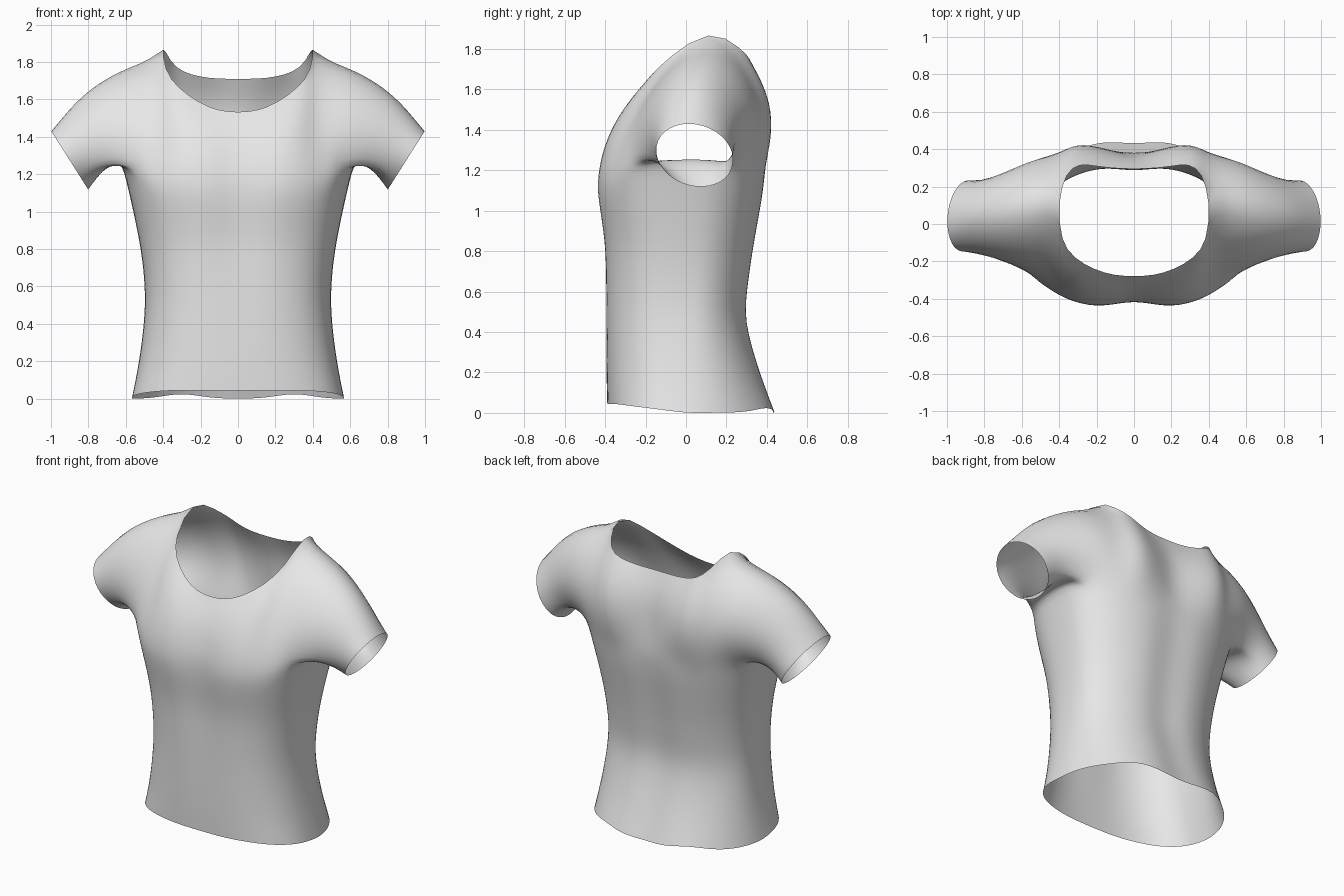
import bpy, bmesh, math
from mathutils import Vector

if "Cube" in bpy.data.objects:
    bpy.data.objects.remove(bpy.data.objects["Cube"])

K = 6       # rows in the chest and back panels
N = 24      # columns round half the body
S = 5       # sleeve rows


def spline(pts, n):
    """Sample a smooth curve through pts at n + 1 even parameters."""
    pts = [Vector(p) for p in pts]
    out = []
    for s in range(n + 1):
        f = s / n * (len(pts) - 1)
        i = min(int(f), len(pts) - 2)
        t = f - i
        b, c = pts[i], pts[i + 1]
        a = pts[i - 1] if i else b * 2 - c
        d = pts[i + 2] if i + 2 < len(pts) else c * 2 - b
        out.append(0.5 * (2 * b + (c - a) * t + (2 * a - 5 * b + 4 * c - d) * t * t
                          + (3 * b - a - 3 * c + d) * t ** 3))
    return out


def coons(bottom, top, left, right):
    """Fill a patch between four boundary curves, returned as rows."""
    n, m = len(bottom) - 1, len(left) - 1
    rows = []
    for k in range(m + 1):
        v = k / m
        row = []
        for i in range(n + 1):
            u = i / n
            corners = (bottom[0].lerp(bottom[n], u)).lerp(top[0].lerp(top[n], u), v)
            row.append(left[k].lerp(right[k], u) + bottom[i].lerp(top[i], v) - corners)
        rows.append(row)
    return rows


def add_grid(bm, rows):
    vs = [[bm.verts.new(p) for p in r] for r in rows]
    for a, b in zip(vs, vs[1:]):
        for i in range(len(a) - 1):
            bm.faces.new((a[i], a[i + 1], b[i + 1], b[i]))


def angle(i):
    """Column angle: front panel, underarm, back panel."""
    d = i * 58 / 8 if i <= 8 else 58 + (i - 8) * 8 if i <= 16 else 122 + (i - 16) * 58 / 8
    return math.radians(d)


def body_ring(z, w, yf, yb):
    ring = []
    rise = max(0, z) / 1.2
    for i in range(N + 1):
        s, c = max(0, math.sin(angle(i))), math.cos(angle(i))
        # squarer in front, rounder behind
        power = 0.75 if c > 0 else 0.94 - 0.1 * rise
        x = w * s ** power if 0 < i < N else 0
        side, p = 0.03 * rise, abs(c) ** power
        y = side + ((yf if c > 0 else yb) - side) * p
        # shallow groove down the breastbone and the spine
        groove = math.exp(-(x / 0.12) ** 2)
        y += groove * (0.035 * max(0, z) ** 2 if c > 0 else -0.027)
        # wavy hem, and a raised underarm
        low = max(0, 1 - z / 0.2)
        hem = 0.045 * min(1, 1.1 * p) if c > 0 else 0.025 * math.exp(-((x - 0.3) / 0.13) ** 2)
        arm = 0.05 * s ** 6 * max(0, (z - 0.9) / 0.3)
        ring.append(Vector((x, y, z + low * hem + arm)))
    return ring


bm = bmesh.new()

# Body tube from hem to underarm
levels = [(0, .569, -.39, .457), (.2, .53, -.395, .384), (.45, .50, -.40, .312),
          (.65, .503, -.405, .324), (.85, .53, -.415, .353), (1.05, .577, -.447, .388),
          (1.2, .62, -.458, .407)]
body = [body_ring(p.x, p.y, p.z, q.y) for p, q in
        zip(spline([l[:3] for l in levels], 12), spline([(l[0], l[3], 0) for l in levels], 12))]
add_grid(bm, body)
ring = body[-1]

# Neckline and shoulder seam
shoulder = [(.48, .12, 1.87), (.56, .105, 1.84), (.64, .09, 1.805)]
front_top = [Vector(p) for p in [(0, -.28, 1.53), (.11, -.275, 1.54), (.21, -.245, 1.583),
             (.32, -.185, 1.66), (.395, -.09, 1.755), (.407, .12, 1.91)] + shoulder]
back_top = [Vector(p) for p in [(0, .293, 1.71), (.11, .298, 1.71), (.20, .308, 1.72),
            (.295, .325, 1.745), (.365, .275, 1.80), (.407, .12, 1.91)] + shoulder][::-1]

# Armhole edges and centre lines
arm_front = spline([ring[8], (.552, -.268, 1.36), (.575, -.21, 1.53), (.605, -.085, 1.71), front_top[-1]], K)
arm_back = spline([ring[16], (.55, .345, 1.36), (.575, .35, 1.53), (.605, .25, 1.71), back_top[0]], K)
mid_front = spline([ring[0], (0, -.36, 1.37), front_top[0]], K)
mid_back = spline([ring[N], (0, .362, 1.37), (0, .345, 1.55), back_top[-1]], K)

# Chest panel and back panel with shoulder blades
chest = coons(ring[:9], front_top, mid_front, arm_front)
back = coons(ring[16:], back_top, arm_back, mid_back)
for rows, size in ((chest, 0.01), (back, 0.022)):
    for row in rows[1:-1]:
        for p in row[1:-1]:
            p.y += size * math.exp(-((p.x - .34) / .14) ** 2 - ((p.z - 1.48) / .2) ** 2)
add_grid(bm, chest)
add_grid(bm, back)

# Sleeve lofted from the armhole to a slanted oval cuff
loop = arm_front[::-1] + ring[9:16] + arm_back
sleeve = [[] for _ in range(S + 1)]
for j, a in enumerate(loop):
    if j <= K:
        deg = 125 * j / K
    elif j <= K + 8:
        deg = 125 + 110 * (j - K) / 8
    else:
        deg = 235 + 125 * (j - K - 8) / K
    c, s = math.cos(math.radians(deg)), -math.sin(math.radians(deg))
    cuff = Vector((.90 + .10 * c, .043 + .192 * s - .03 * c, 1.275 + .158 * c))
    ctrl = (a + cuff) / 2 + Vector((.022 + .038 * c, -.017 - .037 * s, .08 - .02 * c))
    for k in range(S + 1):
        t = k / S
        sleeve[k].append(a * (1 - t) ** 2 + ctrl * 2 * t * (1 - t) + cuff * t * t)
add_grid(bm, sleeve)

# Weld the panels and relax the cloth around the shoulders
bmesh.ops.remove_doubles(bm, verts=bm.verts, dist=0.0005)
soft = [v for v in bm.verts if not v.is_boundary
        and v.co.z > (1.3 if v.co.x > 0.5 else 1.15)]
for _ in range(3):
    bmesh.ops.smooth_vert(bm, verts=soft, factor=0.5,
                          use_axis_x=True, use_axis_y=True, use_axis_z=True)
for f in bm.faces:
    f.smooth = True

mesh = bpy.data.meshes.new("shirt")
bm.to_mesh(mesh)
bm.free()
shirt = bpy.data.objects.new("shirt", mesh)
bpy.context.collection.objects.link(shirt)

# Plain cloth colour
cloth = bpy.data.materials.new("light grey cloth")
cloth.diffuse_color = (0.8, 0.8, 0.8, 1)
cloth.use_nodes = True
cloth.node_tree.nodes["Principled BSDF"].inputs["Base Color"].default_value = cloth.diffuse_color
mesh.materials.append(cloth)

# Mirror the half and smooth it
mir = shirt.modifiers.new("mirror", 'MIRROR')
mir.use_clip = True
mir.merge_threshold = 0.002
sub = shirt.modifiers.new("smooth", 'SUBSURF')
sub.levels = sub.render_levels = 1
